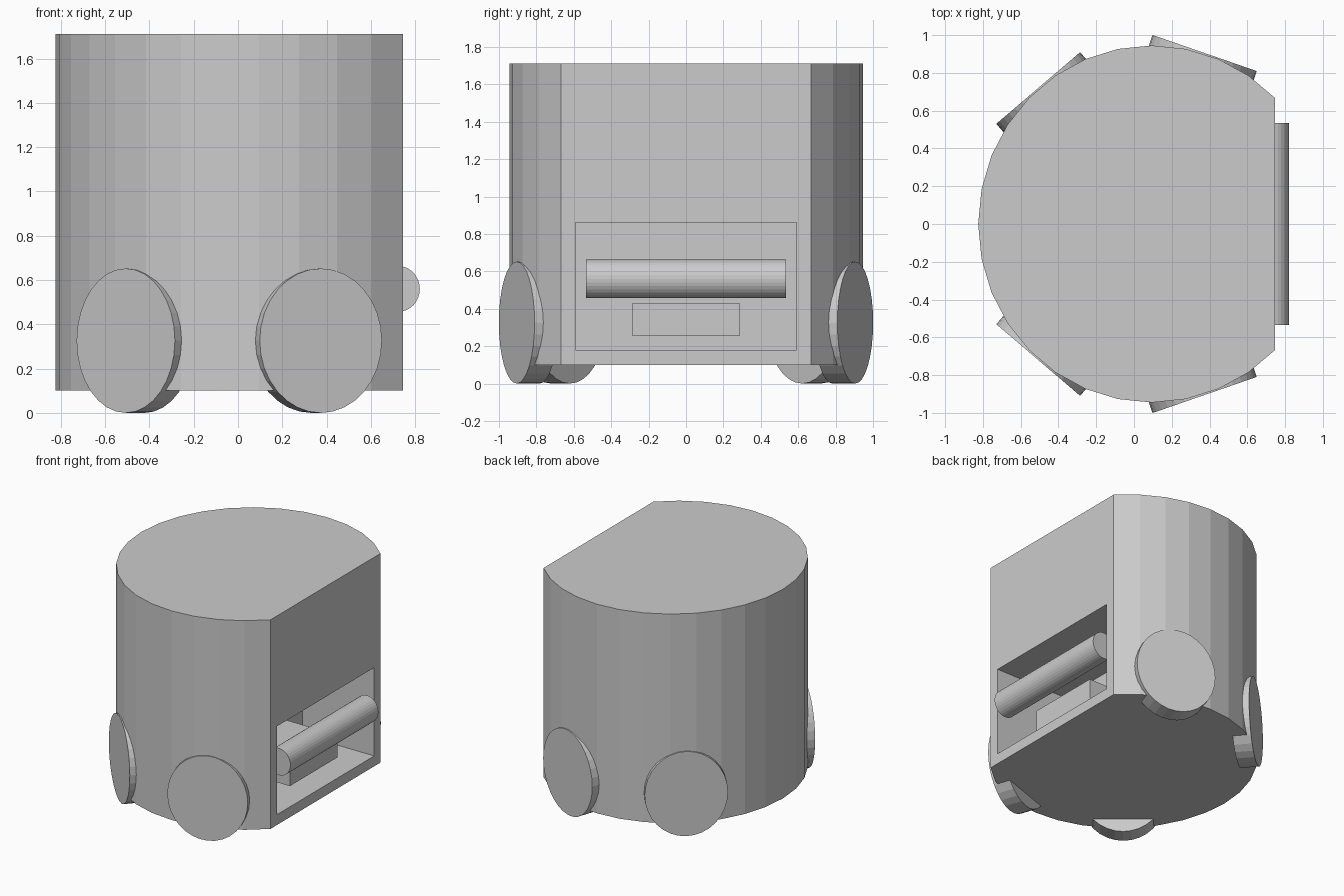
import bpy, bmesh
from math import radians, cos, sin
from mathutils import Matrix, Vector

if "Cube" in bpy.data.objects:
    bpy.data.objects.remove(bpy.data.objects["Cube"])


def finish(name, bm):
    bmesh.ops.recalc_face_normals(bm, faces=bm.faces)
    mesh = bpy.data.meshes.new(name)
    bm.to_mesh(mesh)
    bm.free()
    ob = bpy.data.objects.new(name, mesh)
    bpy.context.collection.objects.link(ob)
    return ob


def disc(name, centre, ru, rv, depth, rot, sides=32):
    """Elliptical cylinder: local x radius ru, local y radius rv, axis along local z."""
    bm = bmesh.new()
    m = Matrix.Translation(centre) @ rot @ Matrix.Diagonal((ru, rv, depth, 1))
    bmesh.ops.create_cone(bm, cap_ends=True, segments=sides,
                          radius1=1, radius2=1, depth=1, matrix=m)
    return finish(name, bm)


# Body: rounded drum with a flat side, holding a deep rectangular recess
bm = bmesh.new()
Z0, Z1 = 0.10, 1.71
outline = [(0.095 + 0.92 * cos(radians(45 + 11.25 * i)),
            0.945 * sin(radians(45 + 11.25 * i))) for i in range(25)]
low = [bm.verts.new((x, y, Z0)) for x, y in outline]
top = [bm.verts.new((x, y, Z1)) for x, y in outline]
bm.faces.new(low)
bm.faces.new(top)
for i in range(24):
    bm.faces.new((low[i], low[i + 1], top[i + 1], top[i]))


def recess_ring(x):
    return [bm.verts.new((x, y, z)) for y, z in
            ((-0.592, 0.18), (0.592, 0.18), (0.592, 0.86), (-0.592, 0.86))]


flat_x = outline[0][0]
rings = [[low[-1], low[0], top[0], top[-1]],
         recess_ring(flat_x), recess_ring(flat_x - 0.61)]
for a, b in zip(rings, rings[1:]):
    for i in range(4):
        j = (i + 1) % 4
        bm.faces.new((a[i], a[j], b[j], b[i]))
bm.faces.new(rings[-1])
finish("body", bm)

# Wheels: two per side, tangent to the drum, mirrored in y
for label, x, y, angle in (("front", 0.374, 0.905, 70.9), ("rear", -0.507, 0.72, 130.5)):
    for side, s in (("left", 1), ("right", -1)):
        a = radians(angle) * s
        n = Vector((cos(a), sin(a), 0))
        centre = Vector((x, y * s, 0.326)) - n * 0.065
        rot = Matrix.Rotation(a, 4, 'Z') @ Matrix.Rotation(radians(90), 4, 'Y')
        disc(f"{label}_{side}_wheel", centre, 0.326, 0.292, 0.13, rot)

# Roller lying across the recess opening
disc("roller", Vector((0.725, 0, 0.56)), 0.096, 0.103, 1.07,
     Matrix.Rotation(radians(90), 4, 'X'))

# Block inside the recess, running to its back wall
bm = bmesh.new()
bmesh.ops.create_cube(bm, size=1, matrix=Matrix.Translation((0.39, 0, 0.343))
                      @ Matrix.Diagonal((0.51, 0.58, 0.17, 1)))
finish("inner_block", bm)
